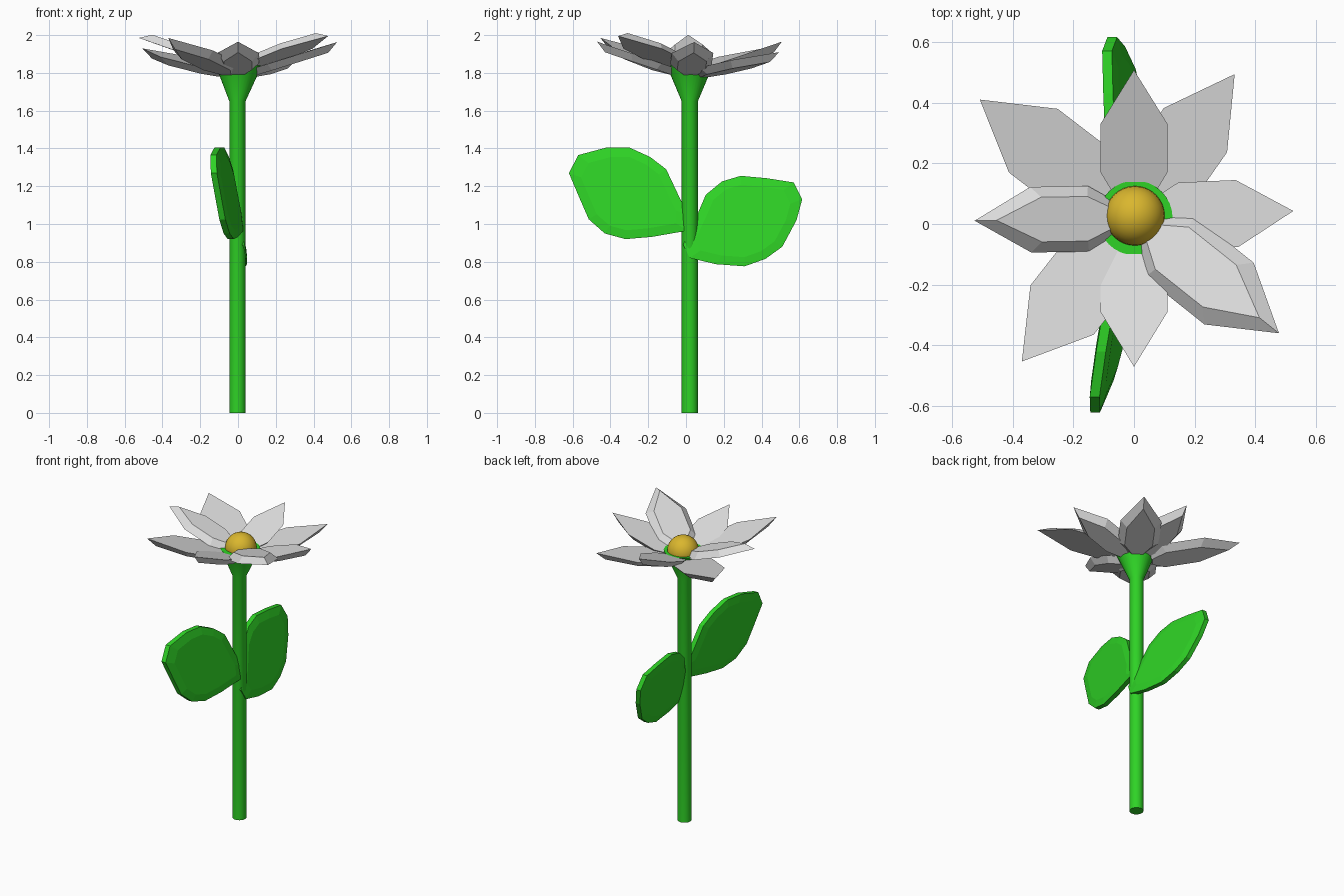
import bpy, bmesh, math
from mathutils import Vector

if "Cube" in bpy.data.objects:
    bpy.data.objects.remove(bpy.data.objects["Cube"])


def material(name, rgb):
    m = bpy.data.materials.new(name)
    m.diffuse_color = (*rgb, 1)
    m.use_nodes = True
    m.node_tree.nodes["Principled BSDF"].inputs["Base Color"].default_value = m.diffuse_color
    return m


GREEN = material("leaf green", (0.028, 0.65, 0.019))
WHITE = material("petal white", (0.73, 0.73, 0.73))
YELLOW = material("pollen yellow", (0.70, 0.47, 0.027))


def finish(name, bm, mat):
    bmesh.ops.recalc_face_normals(bm, faces=bm.faces[:])
    mesh = bpy.data.meshes.new(name)
    bm.to_mesh(mesh)
    bm.free()
    mesh.materials.append(mat)
    ob = bpy.data.objects.new(name, mesh)
    bpy.context.collection.objects.link(ob)
    return ob


def bridge(bm, a, b):
    n = len(a)
    for i in range(n):
        bm.faces.new((a[i], a[(i + 1) % n], b[(i + 1) % n], b[i]))


def smooth(ob):
    bpy.ops.object.select_all(action='DESELECT')
    ob.select_set(True)
    bpy.context.view_layer.objects.active = ob
    bpy.ops.object.shade_smooth_by_angle(angle=math.radians(35))


# Stem with flared cup on top, as one lathe profile
bm = bmesh.new()
N = 32
rings = []
for r, z, cx in ((0.043, 0, -0.003), (0.043, 1.65, -0.003), (0.123, 1.84, 0.004)):
    rings.append([bm.verts.new((cx + r * math.cos(i * math.tau / N),
                                0.02 + r * math.sin(i * math.tau / N), z)) for i in range(N)])
for a, b in zip(rings, rings[1:]):
    bridge(bm, a, b)
bm.faces.new(rings[0])
bm.faces.new(rings[-1])
smooth(finish("stem", bm, GREEN))

# Flower centre
bm = bmesh.new()
bmesh.ops.create_uvsphere(bm, u_segments=32, v_segments=16, radius=0.098)
bmesh.ops.translate(bm, verts=bm.verts[:], vec=(0.003, 0.027, 1.84))
smooth(finish("flower_centre", bm, YELLOW))


# Petals: flat outline on one side, keeled on the other
def petal(name, angle, r_tip, z_tip, hw, r_sh, flip):
    bm = bmesh.new()
    slope = math.atan2(z_tip - 1.80, r_tip)
    k = 1 / math.cos(slope)
    half = [(0.05, 0.05), (0.15, hw), (r_sh, hw)]
    outline = half + [(r_tip, 0)] + [(r, -w) for r, w in reversed(half)]
    mid = (0.12 + r_sh) / 2
    depth = 0.04 if flip else -0.04
    a = math.radians(angle)
    axis = Vector((math.cos(a), math.sin(a), 0))
    side = Vector((-axis.y, axis.x, 0))
    along = axis * math.cos(slope) + Vector((0, 0, math.sin(slope)))
    up = along.cross(side)

    def put(r, w, h):
        return bm.verts.new(Vector((0, 0.02, 1.80)) + along * (r * k) + side * w + up * h)
    flat = [put(r, w, 0) for r, w in outline]
    keel = [put(mid + (r - mid) * 0.8, w * 0.68, depth) for r, w in outline]
    bridge(bm, flat, keel)
    bm.faces.new(flat)
    bm.faces.new(keel)
    finish(name, bm, WHITE)


PETALS = (
    ("petal_east", 2.5, 0.525, 1.963, 0.11, 0.34, False),
    ("petal_north_east", 55, 0.578, 1.91, 0.127, 0.353, False),
    ("petal_north", 90, 0.487, 1.965, 0.11, 0.31, False),
    ("petal_north_west", 142.5, 0.64, 1.93, 0.132, 0.418, False),
    ("petal_west", 181, 0.525, 1.985, 0.108, 0.34, True),
    ("petal_south_west", 232, 0.60, 1.985, 0.132, 0.385, False),
    ("petal_south", 270, 0.49, 1.965, 0.11, 0.31, False),
    ("petal_south_east", 321.5, 0.61, 1.995, 0.13, 0.40, True),
)
for p in PETALS:
    petal(*p)


# Leaves: y-z outline laid on a tilted plane, slightly thicker in the middle
def leaf(name, outline, x_at):
    bm = bmesh.new()
    n = len(outline)
    cy = sum(p[0] for p in outline) / n
    cz = sum(p[1] for p in outline) / n

    def ring(s, t):
        pts = [(cy + (y - cy) * s, cz + (z - cz) * s) for y, z in outline]
        return [bm.verts.new((x_at(y, z) + t, y, z)) for y, z in pts]
    rings = [ring(0.8, -0.025), ring(1, -0.016), ring(1, 0.016), ring(0.8, 0.025)]
    for a, b in zip(rings, rings[1:]):
        bridge(bm, a, b)
    bm.faces.new(rings[0])
    bm.faces.new(rings[-1])
    finish(name, bm, GREEN)


leaf("back_leaf",
     [(-0.015, 0.89), (0.02, 0.82), (0.16, 0.787), (0.31, 0.776), (0.42, 0.815), (0.51, 0.88),
      (0.585, 1.02), (0.615, 1.13), (0.57, 1.22), (0.43, 1.242), (0.29, 1.255),
      (0.19, 1.225), (0.105, 1.155), (0.06, 1.05)],
     lambda y, z: 0.03 - 0.06 * (y - 0.02) - 0.22 * (z - 0.83))
leaf("front_leaf",
     [(0.01, 0.965), (-0.18, 0.932), (-0.32, 0.92), (-0.43, 0.95), (-0.515, 1.025), (-0.565, 1.14),
      (-0.62, 1.27), (-0.57, 1.365), (-0.42, 1.405), (-0.30, 1.405), (-0.19, 1.355),
      (-0.105, 1.29), (-0.02, 1.11), (0.01, 1.05)],
     lambda y, z: -0.035 - 0.11 * (z - 0.92) + 0.17 * (y + 0.3))
